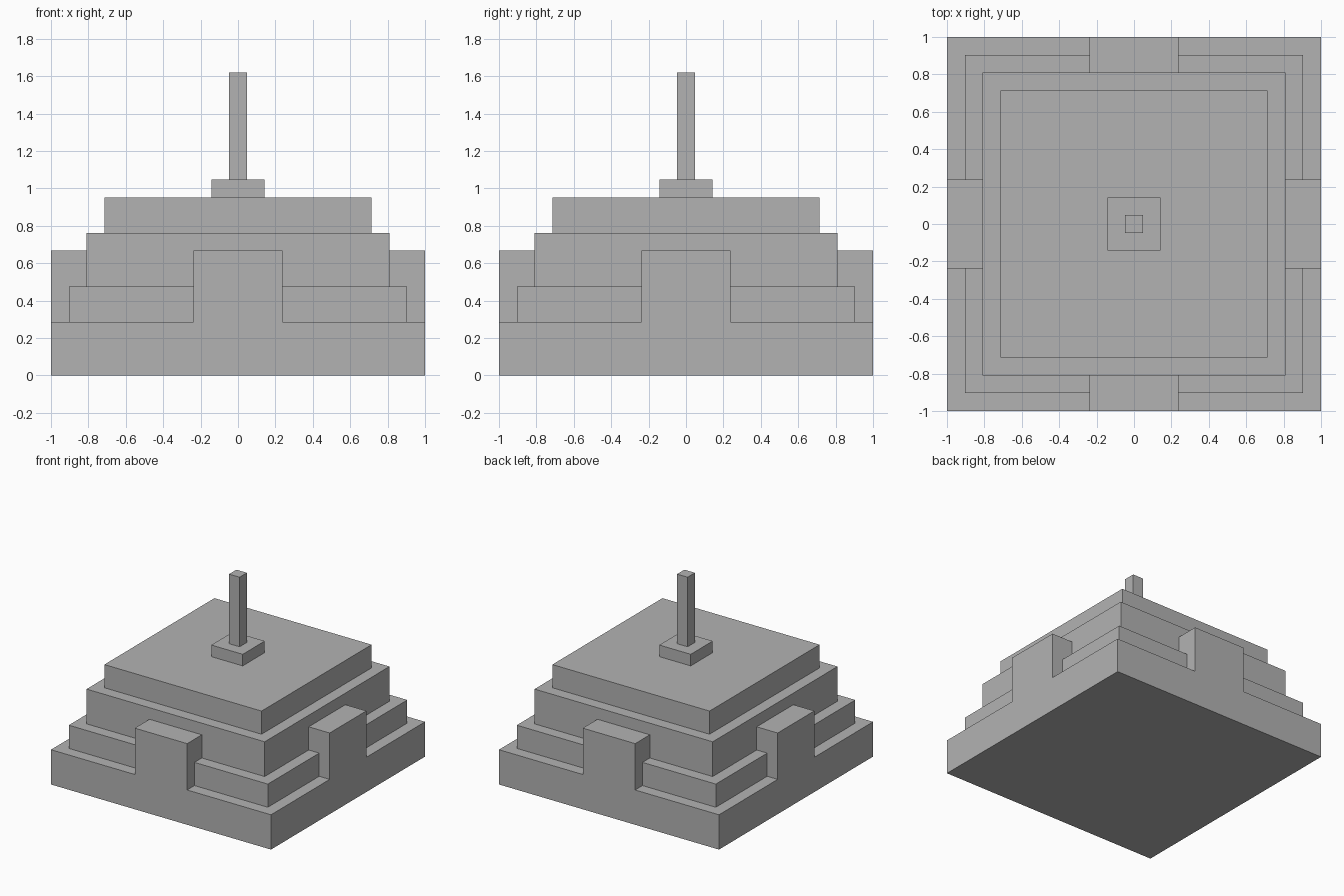
import bpy
import bmesh
from mathutils import Matrix

cube = bpy.data.objects.get("Cube")
if cube:
    bpy.data.objects.remove(cube, do_unlink=True)

U = 2 / 21  # the whole model sits on a grid of 21 units across

grey = bpy.data.materials.new("stone_grey")
grey.use_nodes = True
colour = (0.45, 0.45, 0.45, 1)
grey.diffuse_color = colour
grey.node_tree.nodes["Principled BSDF"].inputs["Base Color"].default_value = colour


def block(name, size, bottom, top, centre=(0, 0)):
    """Box given in grid units: footprint size, height range and centre."""
    bm = bmesh.new()
    place = Matrix.Translation((centre[0] * U, centre[1] * U, (bottom + top) / 2 * U))
    scale = Matrix.Diagonal((size[0] * U, size[1] * U, (top - bottom) * U, 1))
    bmesh.ops.create_cube(bm, size=1, matrix=place @ scale)
    mesh = bpy.data.meshes.new(name)
    bm.to_mesh(mesh)
    bm.free()
    mesh.materials.append(grey)
    obj = bpy.data.objects.new(name, mesh)
    bpy.context.collection.objects.link(obj)
    return obj


# Stacked square tiers, plinth and mast: name, width, top height
bottom = 0
for name, width, top in (
    ("base_slab", 21, 3),
    ("lower_tier", 19, 5),
    ("middle_tier", 17, 8),
    ("upper_tier", 15, 10),
    ("mast_plinth", 3, 11),
    ("mast", 1, 17),
):
    block(name, (width, width), bottom, top)
    bottom = top

# Buttress in the middle of each side, flush with the base edge
for name, x, y in (("front", 0, -1), ("back", 0, 1), ("left", 1, 0), ("right", -1, 0)):
    size = (2, 5) if x else (5, 2)
    block(name + "_buttress", size, 3, 7, (x * 9.5, y * 9.5))
